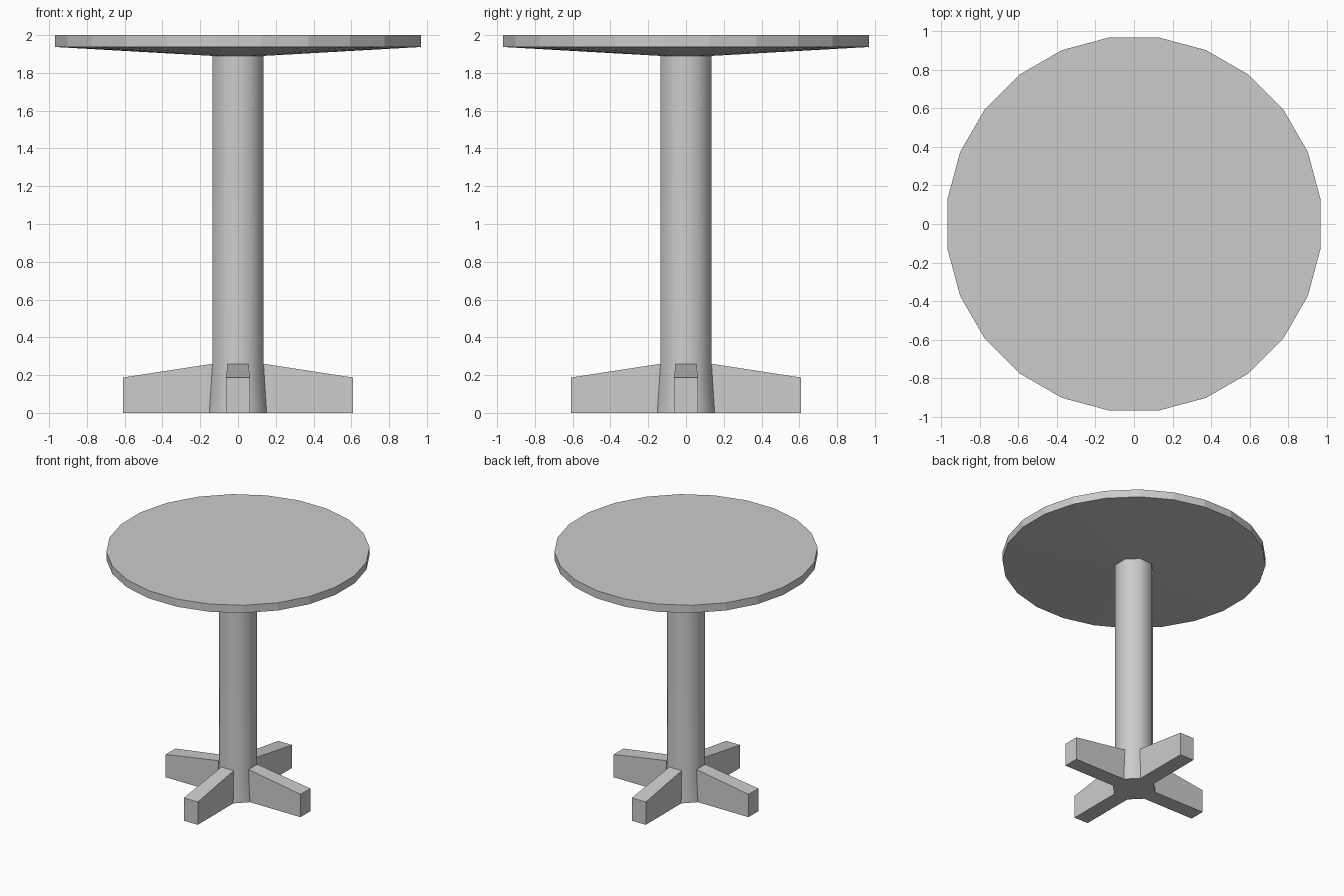
import bpy
import bmesh
from math import cos, sin, tan, pi, radians

if "Cube" in bpy.data.objects:
    bpy.data.objects.remove(bpy.data.objects["Cube"])

SIDE = pi / 4          # octagonal pillar
AP_LOW, AP = 0.152, 0.135
Z_JOINT, Z_UNDER = 0.26, 1.89


def finish(name, bm, smooth=()):
    bmesh.ops.recalc_face_normals(bm, faces=bm.faces)
    for f in smooth:
        f.smooth = True
    me = bpy.data.meshes.new(name)
    bm.to_mesh(me)
    bm.free()
    ob = bpy.data.objects.new(name, me)
    bpy.context.collection.objects.link(ob)
    return ob


def ring(bm, n, z, radius):
    """n points around z; radius is a function of the angle."""
    angles = [(i + 0.5) * 2 * pi / n for i in range(n)]
    return [bm.verts.new((radius(a) * cos(a), radius(a) * sin(a), z)) for a in angles]


def loft(bm, a, b):
    n = len(a)
    return [bm.faces.new((a[i], a[(i + 1) % n], b[(i + 1) % n], b[i])) for i in range(n)]


def octagon(apothem):
    return lambda a: apothem / cos((a + SIDE / 2) % SIDE - SIDE / 2)


# Round top: 24-sided rim, underside sloping in to the octagonal pillar
bm = bmesh.new()
top = ring(bm, 24, 2.0, lambda a: 0.976)
rim = ring(bm, 24, 1.937, lambda a: 0.976)
inner = ring(bm, 24, Z_UNDER, octagon(AP))
loft(bm, rim, top)
loft(bm, inner, rim)
bm.faces.new(top)
finish("table_top", bm)

# Smooth pillar, slightly flared at the foot
bm = bmesh.new()
r0 = ring(bm, 8, 0, octagon(AP_LOW))
r1 = ring(bm, 8, Z_JOINT, octagon(AP))
r2 = ring(bm, 8, Z_UNDER, octagon(AP))
sides = loft(bm, r0, r1) + loft(bm, r1, r2)
bm.faces.new(r0[::-1])
finish("pillar", bm, sides)

# Four feet growing out of the pillar's flat sides
h0, h1 = AP_LOW * tan(SIDE / 2), AP * tan(SIDE / 2)
for k, side in enumerate(("right", "back", "left", "front")):
    bm = bmesh.new()
    section = lambda x0, x1, w0, w1, z: [bm.verts.new(p) for p in (
        (x0, -w0, 0), (x0, w0, 0), (x1, w1, z), (x1, -w1, z))]
    root = section(AP_LOW, AP, h0, h1, Z_JOINT)
    end = section(0.61, 0.61, h0, h0, 0.187)
    loft(bm, root, end)
    bm.faces.new(end)
    finish(side + "_foot", bm).rotation_euler.z = radians(90 * k)
